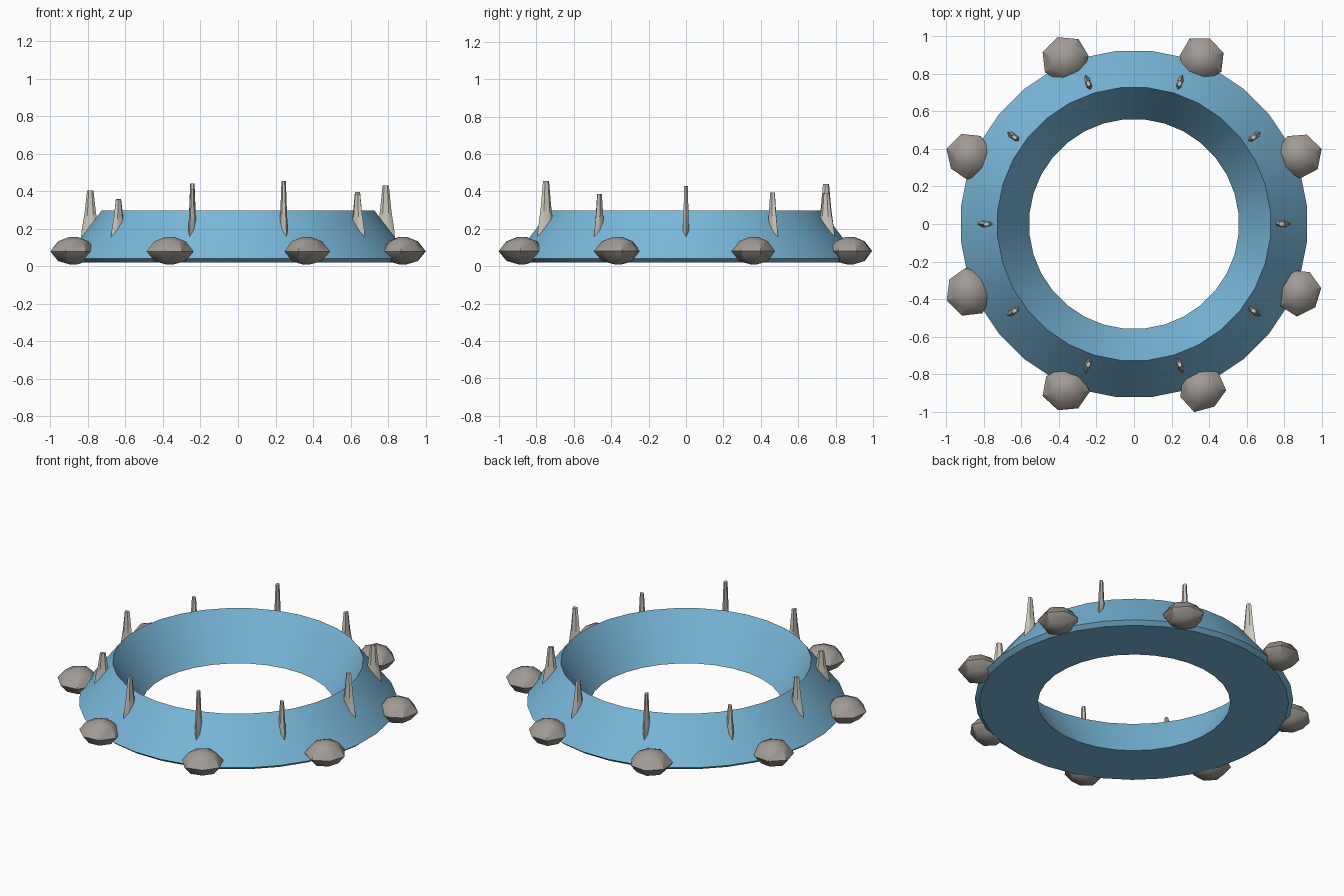
import bpy, bmesh, math, random
from mathutils import Matrix, Vector

random.seed(4)
if "Cube" in bpy.data.objects:
    bpy.data.objects.remove(bpy.data.objects["Cube"], do_unlink=True)


def material(name, rgb):
    mat = bpy.data.materials.new(name)
    mat.use_nodes = True
    mat.diffuse_color = (*rgb, 1)
    mat.node_tree.nodes["Principled BSDF"].inputs["Base Color"].default_value = (*rgb, 1)
    return mat


def loft(name, rings, mat, smooth_angle, closed=False):
    """Skin a stack of equal vertex rings, capped or joined end to start."""
    bm = bmesh.new()
    loops = [[bm.verts.new(p) for p in ring] for ring in rings]
    n = len(loops[0])
    pairs = list(zip(loops, loops[1:]))
    if closed:
        pairs.append((loops[-1], loops[0]))
    else:
        bm.faces.new(loops[0])
        bm.faces.new(loops[-1])
    for a, b in pairs:
        for i in range(n):
            j = (i + 1) % n
            bm.faces.new((a[i], a[j], b[j], b[i]))
    bmesh.ops.recalc_face_normals(bm, faces=bm.faces)
    mesh = bpy.data.meshes.new(name)
    bm.to_mesh(mesh)
    bm.free()
    mesh.materials.append(mat)
    obj = bpy.data.objects.new(name, mesh)
    bpy.context.collection.objects.link(obj)
    bpy.ops.object.select_all(action='DESELECT')
    obj.select_set(True)
    bpy.context.view_layer.objects.active = obj
    bpy.ops.object.shade_smooth_by_angle(angle=math.radians(smooth_angle))
    return obj


def ellipse(rx, ry, z, sides, phase=0.0, scales=None):
    pts = []
    for i in range(sides):
        a = phase + math.tau * i / sides
        s = scales[i] if scales else 1
        pts.append(Vector((rx * s * math.cos(a), ry * s * math.sin(a), z)))
    return pts


def place(obj, radius, angle):
    obj.matrix_world = (Matrix.Rotation(angle, 4, 'Z')
                        @ Matrix.Translation((radius, 0, 0)))


blue = material("sky blue", (0.19, 0.48, 0.70))
stone = material("stone grey", (0.35, 0.325, 0.30))
bone = material("pale bone", (0.62, 0.59, 0.52))

# Sloping ring body
SIDES = 32
profile = [(0.56, 0.02), (0.90, 0.02), (0.927, 0.042), (0.73, 0.297)]
loft("ring_body", [ellipse(r, r, z, SIDES, math.pi / SIDES) for r, z in profile],
     blue, 30, closed=True)

# Rounded stones around the rim
stone_profile = [(0.02, 0.01), (0.085, 0.028), (0.128, 0.08),
                 (0.085, 0.133), (0.025, 0.156)]
for k in range(8):
    scales = [random.uniform(0.93, 1.05) for _ in range(7)]
    phase = random.uniform(0, 1)
    rings = [ellipse(r * 0.96, r, z, 7, phase, scales) for r, z in stone_profile]
    rock = loft(f"rim_stone_{k + 1}", rings, stone, 40)
    place(rock, 0.95, math.radians(22.5 + 45 * k))

# Flattened spikes standing on the slope
tops = [0.43, 0.395, 0.39, 0.44, 0.36, 0.405, 0.355, 0.41, 0.455, 0.385]
for k, top in enumerate(tops):
    steps = [(0.052, 0.019, 0.12), (0.046, 0.018, 0.19),
             (0.03, 0.015, 0.19 + (top - 0.19) * 0.45), (0.017, 0.011, top)]
    rings = [ellipse(rx, ry, z, 6) for rx, ry, z in steps]
    place(loft(f"spike_{k + 1}", rings, bone, 35), 0.787, math.tau * k / 10)
